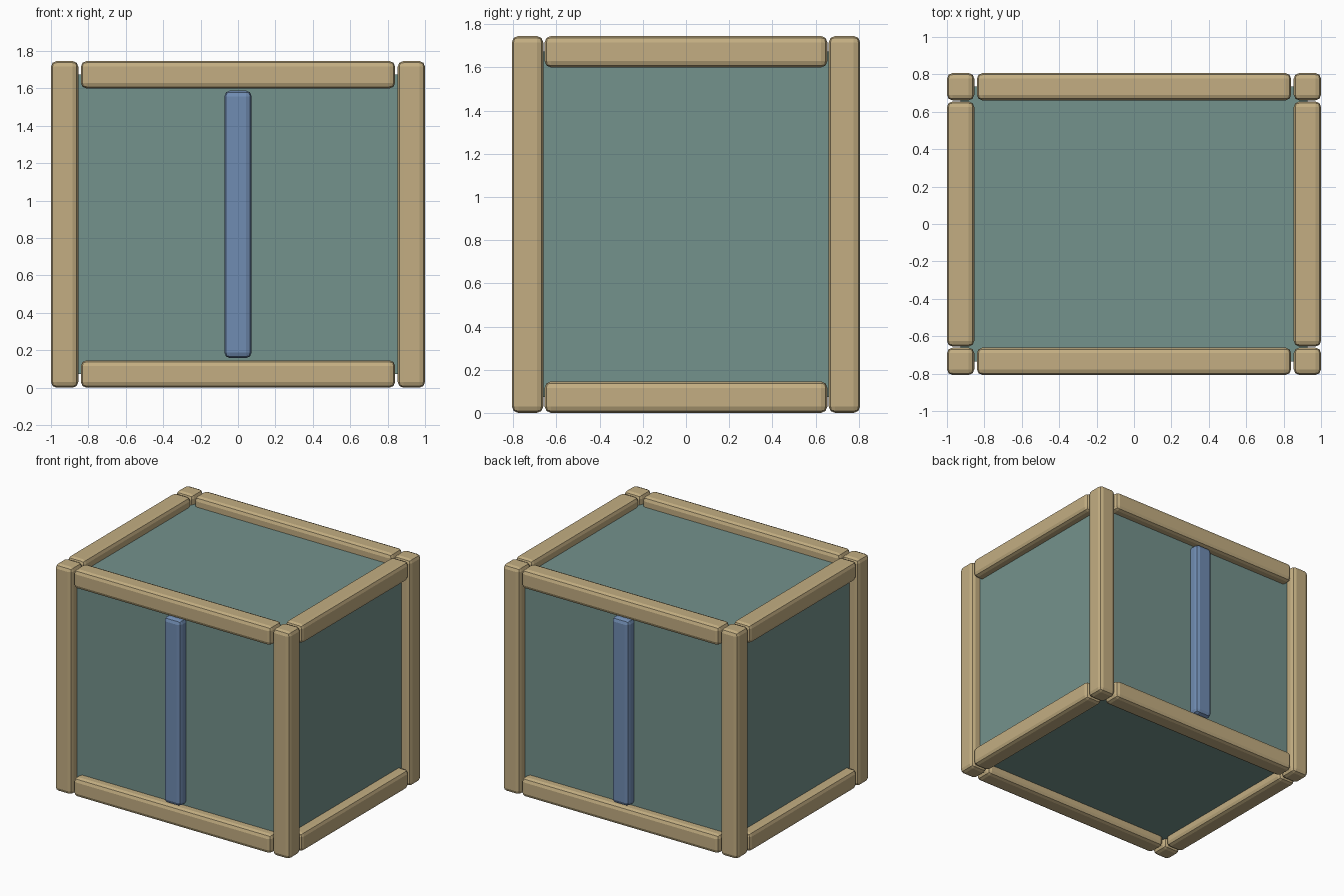
import bpy
import bmesh

if "Cube" in bpy.data.objects:
    bpy.data.objects.remove(bpy.data.objects["Cube"])


def srgb(r, g, b):
    def lin(c):
        c /= 255
        return c / 12.92 if c <= 0.04045 else ((c + 0.055) / 1.055) ** 2.4
    return (lin(r), lin(g), lin(b), 1.0)


def material(name, rgb):
    m = bpy.data.materials.new(name)
    m.diffuse_color = srgb(*rgb)
    m.use_nodes = True
    m.node_tree.nodes["Principled BSDF"].inputs["Base Color"].default_value = m.diffuse_color
    return m


WOOD = material("tan wood", (195, 174, 130))
TEAL = material("grey green", (116, 146, 140))
BLUE = material("muted blue", (112, 140, 178))

T = 0.146                 # beam thickness
W, D, H = 1.0, 0.807, 1.746   # half width, half depth, height
CX, CY = W - T / 2, D - T / 2  # beam centre lines
LOW, HIGH = T / 2, H - T / 2


def block(name, centre, size, mat, bevel=0.0):
    """Axis-aligned box with optional rounded edges."""
    bm = bmesh.new()
    bmesh.ops.create_cube(bm, size=1)
    bmesh.ops.scale(bm, vec=size, verts=bm.verts)
    if bevel:
        bmesh.ops.bevel(bm, geom=bm.edges[:], offset=bevel, segments=2,
                        profile=0.5, affect='EDGES', clamp_overlap=True)
    mesh = bpy.data.meshes.new(name)
    bm.to_mesh(mesh)
    bm.free()
    mesh.materials.append(mat)
    obj = bpy.data.objects.new(name, mesh)
    obj.location = centre
    bpy.context.collection.objects.link(obj)
    return obj


# Panelled core, its walls on the centre lines of the beams
block("panel_box", (0, 0, H / 2), (2 * CX, 2 * CY, HIGH - LOW), TEAL)

# Corner posts
for sx, nx in ((-1, "left"), (1, "right")):
    for sy, ny in ((-1, "front"), (1, "back")):
        block(f"post_{ny}_{nx}", (sx * CX, sy * CY, H / 2), (T, T, H), WOOD, 0.03)

# Horizontal rails, top and bottom
for z, nz in ((LOW, "bottom"), (HIGH, "top")):
    for s, n in ((-1, "front"), (1, "back")):
        block(f"rail_{nz}_{n}", (0, s * CY, z), (1.68, T, T), WOOD, 0.03)
    for s, n in ((-1, "left"), (1, "right")):
        block(f"rail_{nz}_{n}", (s * CX, 0, z), (T, 1.31, T), WOOD, 0.03)

# Upright centre bars on front and back
for s, n in ((-1, "front"), (1, "back")):
    block(f"centre_bar_{n}", (0, s * CY, H / 2), (T, T, 1.43), BLUE, 0.03)
